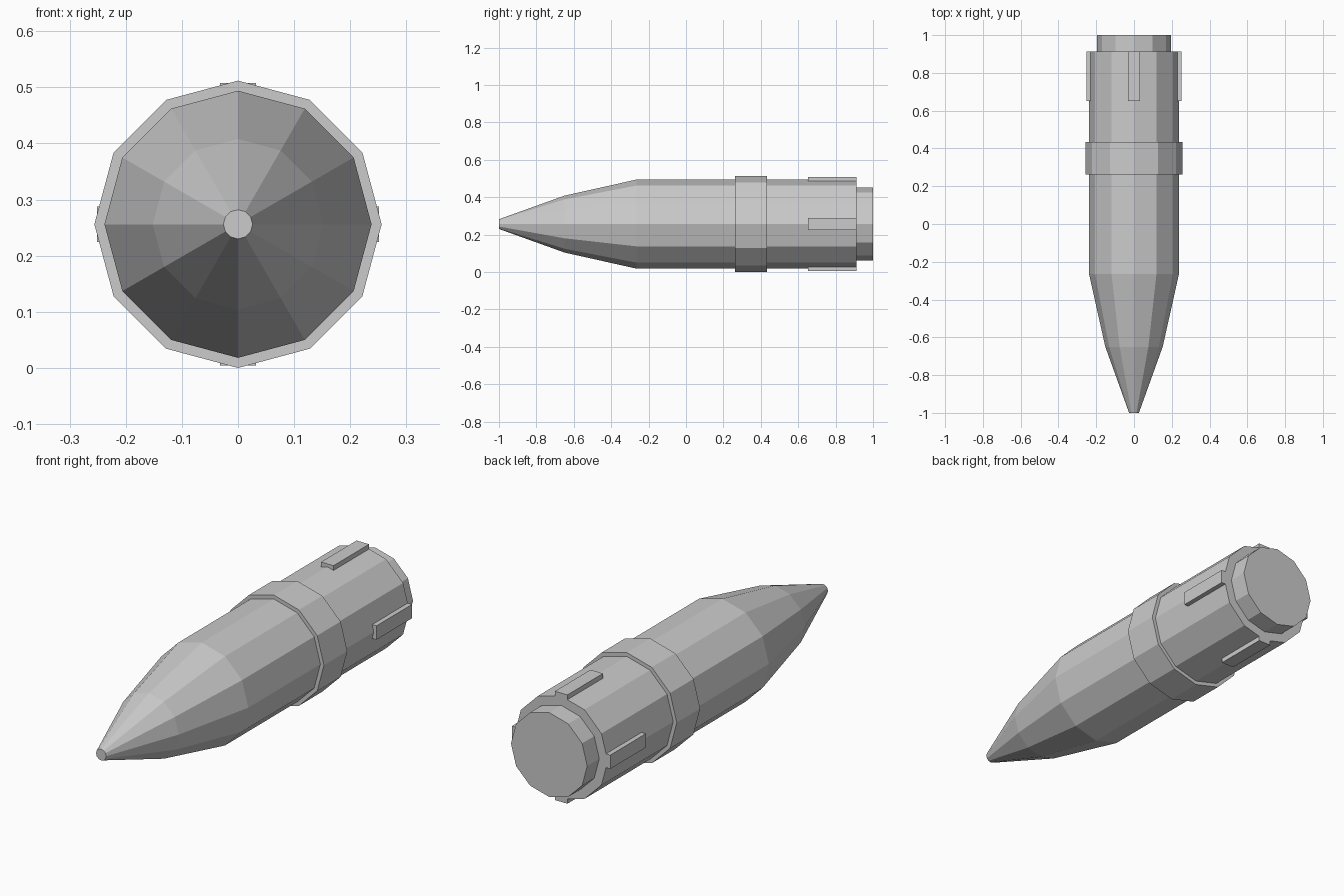
import bpy, bmesh
from math import sin, cos, pi
from mathutils import Matrix

if "Cube" in bpy.data.objects:
    bpy.data.objects.remove(bpy.data.objects["Cube"])

SIDES = 12
AXIS_Z = 0.256


def finish(bm, name):
    bmesh.ops.recalc_face_normals(bm, faces=bm.faces)
    mesh = bpy.data.meshes.new(name)
    bm.to_mesh(mesh)
    bm.free()
    obj = bpy.data.objects.new(name, mesh)
    obj.location.z = AXIS_Z
    bpy.context.collection.objects.link(obj)
    return obj


def lathe(name, profile, closed=False):
    """Spin (y, radius) points about the y axis; cap the ends unless closed."""
    bm = bmesh.new()
    rings = [[bm.verts.new((r * sin(2 * pi * i / SIDES), y, r * cos(2 * pi * i / SIDES)))
              for i in range(SIDES)] for y, r in profile]
    pairs = list(zip(rings, rings[1:]))
    if closed:
        pairs.append((rings[-1], rings[0]))
    else:
        bm.faces.new(rings[0])
        bm.faces.new(rings[-1])
    for a, b in pairs:
        for i in range(SIDES):
            j = (i + 1) % SIDES
            bm.faces.new((a[i], a[j], b[j], b[i]))
    return finish(bm, name)


# Pointed shell with stepped rear plug
lathe("shell_body", [(-1.0, 0.026), (-0.65, 0.152), (-0.265, 0.238),
                     (0.912, 0.238), (0.912, 0.195), (1.0, 0.195)])

# Raised band around the middle
lathe("middle_band", [(0.262, 0.235), (0.262, 0.256), (0.433, 0.256), (0.433, 0.235)],
      closed=True)

# Four flat rails at the rear
for k, side in enumerate(("top", "right", "bottom", "left")):
    bm = bmesh.new()
    bmesh.ops.create_cube(bm, size=1)
    bmesh.ops.scale(bm, vec=(0.064, 0.26, 0.026), verts=bm.verts)
    bmesh.ops.translate(bm, vec=(0, 0.782, 0.2385), verts=bm.verts)
    bmesh.ops.rotate(bm, matrix=Matrix.Rotation(k * pi / 2, 3, 'Y'), verts=bm.verts)
    finish(bm, f"rear_rail_{side}")
